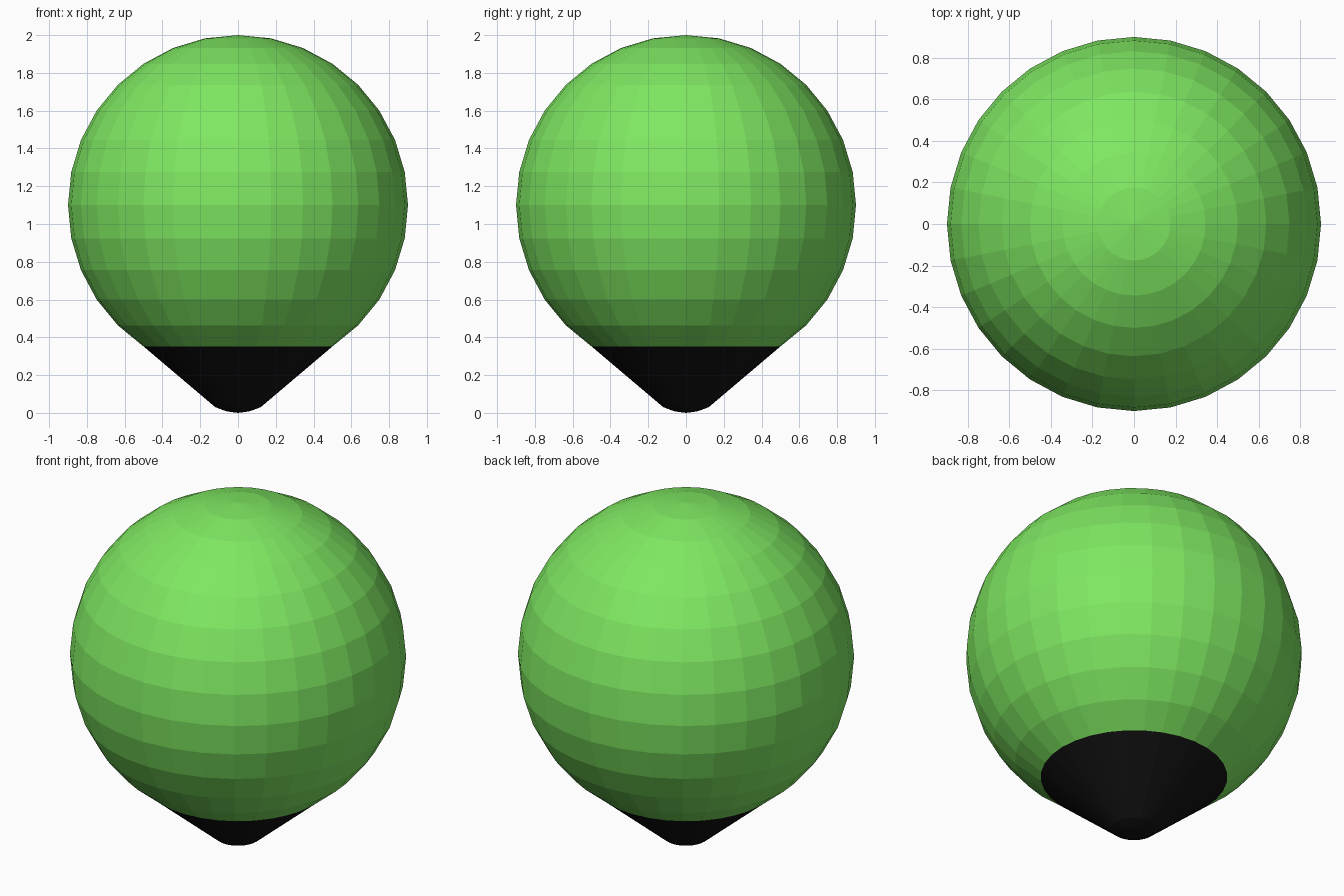
import bpy, bmesh
from math import sin, cos, pi

if "Cube" in bpy.data.objects:
    bpy.data.objects.remove(bpy.data.objects["Cube"])

SIDES = 32
RINGS = 16
RADIUS = 0.9
CENTRE = 1.1


def material(name, colour):
    mat = bpy.data.materials.new(name)
    mat.diffuse_color = colour
    mat.use_nodes = True
    mat.node_tree.nodes["Principled BSDF"].inputs["Base Color"].default_value = mat.diffuse_color
    return mat


def lathe(name, profile, mat):
    """Spin a (radius, z) profile around the z axis with flat faces."""
    bm = bmesh.new()
    verts = [bm.verts.new((r, 0, z)) for r, z in profile]
    edges = [bm.edges.new(pair) for pair in zip(verts, verts[1:])]
    bmesh.ops.spin(bm, geom=verts + edges, cent=(0, 0, 0), axis=(0, 0, 1),
                   angle=2 * pi, steps=SIDES)
    bmesh.ops.remove_doubles(bm, verts=bm.verts, dist=1e-4)
    bmesh.ops.recalc_face_normals(bm, faces=bm.faces)
    mesh = bpy.data.meshes.new(name)
    bm.to_mesh(mesh)
    bm.free()
    mesh.materials.append(mat)
    obj = bpy.data.objects.new(name, mesh)
    bpy.context.collection.objects.link(obj)
    return obj


# Round body: sphere rings from the pole down to the rim of the tip
body_profile = [(RADIUS * sin(pi * i / RINGS), CENTRE + RADIUS * cos(pi * i / RINGS))
                for i in range(RINGS - 2)]
lathe("round_body", body_profile, material("green", (0.21, 0.8, 0.12, 1)))

# Dark conical tip with a shallow rounded end
tip_profile = [body_profile[-1], (0.12, 0.03), (0.06, 0.008), (0, 0)]
lathe("dark_tip", tip_profile, material("black", (0.006, 0.006, 0.006, 1)))
